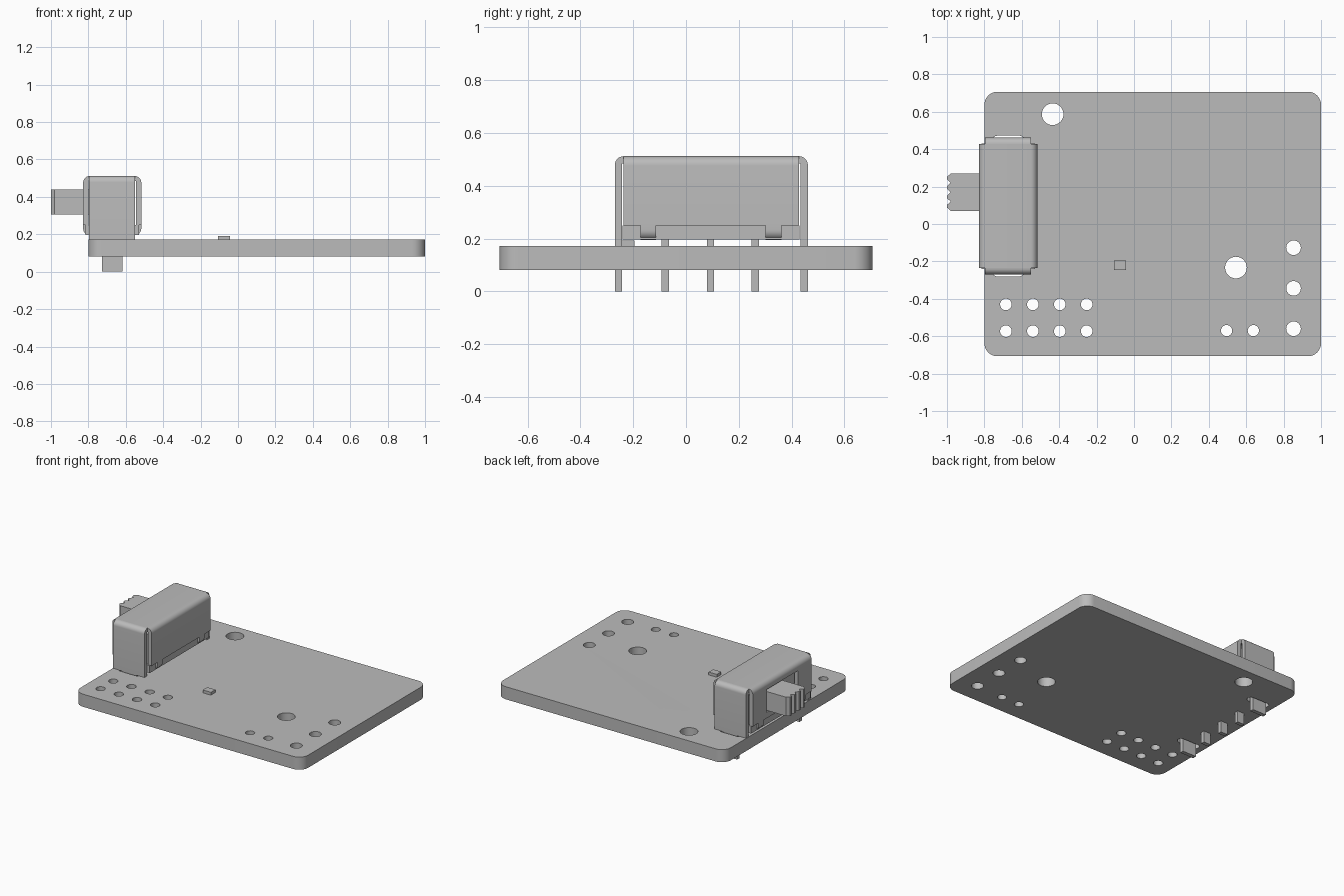
import bpy, bmesh, math

if "Cube" in bpy.data.objects:
    bpy.data.objects.remove(bpy.data.objects["Cube"])

grey = bpy.data.materials.new("plain grey")
grey.diffuse_color = (0.5, 0.5, 0.5, 1)
grey.use_nodes = True
grey.node_tree.nodes["Principled BSDF"].inputs["Base Color"].default_value = grey.diffuse_color


def finish(name, mesh):
    ob = bpy.data.objects.new(name, mesh)
    bpy.context.collection.objects.link(ob)
    mesh.materials.clear()
    mesh.materials.append(grey)
    bpy.ops.object.select_all(action='DESELECT')
    ob.select_set(True)
    bpy.context.view_layer.objects.active = ob
    bpy.ops.object.shade_smooth_by_angle(angle=math.radians(35))
    return ob


def prism(name, pts, axis, lo, hi):
    """Extrude a closed 2D outline along x (y,z), y (x,z) or z (x,y)."""
    place = {'x': lambda a, b, t: (t, a, b),
             'y': lambda a, b, t: (a, t, b),
             'z': lambda a, b, t: (a, b, t)}[axis]
    bm = bmesh.new()
    low = [bm.verts.new(place(a, b, lo)) for a, b in pts]
    high = [bm.verts.new(place(a, b, hi)) for a, b in pts]
    bm.faces.new(low)
    bm.faces.new(high)
    n = len(pts)
    for i in range(n):
        j = (i + 1) % n
        bm.faces.new((low[i], low[j], high[j], high[i]))
    bmesh.ops.recalc_face_normals(bm, faces=bm.faces)
    mesh = bpy.data.meshes.new(name)
    bm.to_mesh(mesh)
    bm.free()
    return finish(name, mesh)


def box(name, x0, x1, y0, y1, z0, z1):
    return prism(name, [(x0, y0), (x1, y0), (x1, y1), (x0, y1)], 'z', z0, z1)


def arc(cx, cy, r, a0, a1, n=8):
    return [(cx + r * math.cos(math.radians(a0 + (a1 - a0) * i / n)),
             cy + r * math.sin(math.radians(a0 + (a1 - a0) * i / n)))
            for i in range(n + 1)]


def rounded(x0, x1, y0, y1, r):
    return (arc(x1 - r, y1 - r, r, 0, 90) + arc(x0 + r, y1 - r, r, 90, 180)
            + arc(x0 + r, y0 + r, r, 180, 270) + arc(x1 - r, y0 + r, r, 270, 360))


# Circuit board: filled outline with drilled holes and two leg slots
holes = [(-0.435, 0.587, 0.058), (0.545, -0.233, 0.058)]
holes += [(0.853, y, 0.039) for y in (-0.127, -0.344, -0.56)]
holes += [(x, -0.57, 0.03) for x in (0.495, 0.638)]
holes += [(-0.685 + 0.144 * i, y, 0.031) for i in range(4) for y in (-0.43, -0.573)]
loops = [rounded(-0.8, 1.0, -0.707, 0.707, 0.07)]
loops += [arc(x, y, r, 0, 360, 32)[:-1] for x, y, r in holes]
loops += [rounded(-0.757, -0.587, y - 0.026, y + 0.026, 0.0255) for y in (-0.254, 0.446)]
cu = bpy.data.curves.new("board_outline", 'CURVE')
cu.dimensions = '2D'
cu.fill_mode = 'BOTH'
cu.extrude = 0.045
for pts in loops:
    sp = cu.splines.new('POLY')
    sp.points.add(len(pts) - 1)
    for p, (x, y) in zip(sp.points, pts):
        p.co = (x, y, 0, 1)
    sp.use_cyclic_u = True
tmp = bpy.data.objects.new("board_outline", cu)
bpy.context.collection.objects.link(tmp)
bpy.context.view_layer.update()
mesh = bpy.data.meshes.new_from_object(tmp.evaluated_get(bpy.context.evaluated_depsgraph_get()))
bpy.data.objects.remove(tmp)
bm = bmesh.new()
bm.from_mesh(mesh)
bmesh.ops.remove_doubles(bm, verts=bm.verts, dist=1e-5)
bmesh.ops.translate(bm, verts=bm.verts, vec=(0, 0, 0.1265))
bmesh.ops.recalc_face_normals(bm, faces=bm.faces)
bm.to_mesh(mesh)
bm.free()
finish("circuit_board", mesh)

# Small surface chip
box("chip", -0.107, -0.043, -0.245, -0.195, 0.17, 0.192)

# Switch cover: bent sheet over the long sides, slot side left short
XL, XR, Y0, Y1, TOP, T, R = -0.828, -0.517, -0.236, 0.428, 0.512, 0.028, 0.036
cover = ([(XR, 0.25)] + arc(XR - R, TOP - R, R, 0, 90) + arc(XL + R, TOP - R, R, 90, 180)
         + [(XL, 0.455), (XL + T, 0.455), (XL + T, TOP - T), (XR - T, TOP - T), (XR - T, 0.25)])
prism("switch_cover", cover, 'y', Y0, Y1)

# Slider side wall, a frame around the slot
for name, y0, y1, z0, z1 in (("cover_wall_front", Y0, -0.08, 0.25, 0.455),
                             ("cover_wall_back", 0.275, Y1, 0.25, 0.455),
                             ("cover_wall_sill", -0.08, 0.275, 0.25, 0.292)):
    box(name, XL, XL + T, y0, y1, z0, z1)

# End plates: rounded at the top, each with a leg through the board
MID = 0.096
for side, name in ((-1, "front"), (1, "back")):
    out, edge = 0.366, 0.332
    prof = ([(edge, TOP)] + arc(out - 0.034, TOP - 0.034, 0.034, 90, 0)[1:]
            + [(out, 0.17), (out - T, 0.17), (out - T, TOP - T), (edge, TOP - T)])
    prism("end_plate_" + name, [(MID + side * a, b) for a, b in prof], 'x', -0.797, -0.55)
    ys = sorted((MID + side * out, MID + side * (out - T)))
    box("end_leg_" + name, -0.727, -0.617, *ys, 0, 0.17)

# Tabs folded under the switch body
for y0 in (-0.173, 0.302):
    for x, s, name in ((XL, 1, "left"), (XR, -1, "right")):
        tab = [(x, 0.25)] + [(x + s * (0.036 + a), b)
                             for a, b in arc(0, 0.231, 0.036, 180, 270)]
        tab += [(x + s * 0.08, 0.195), (x + s * 0.08, 0.25)]
        prism("fold_tab_" + name, tab, 'y', y0, y0 + 0.06)

# Switch body inside the cover
box("switch_base", -0.815, -0.53, -0.24, 0.43, 0.197, 0.25)
box("switch_core", -0.79, -0.555, -0.222, 0.414, 0.25, 0.46)

# Slider with a serrated grip
teeth = [(-0.79, 0.27)]
for i in range(4):
    y = 0.27 - 0.05 * i
    teeth += [(-0.98, y), (-1.0, y - 0.018), (-1.0, y - 0.032)]
teeth += [(-0.98, 0.07), (-0.79, 0.07)]
prism("slider", teeth, 'z', 0.305, 0.44)

# Three solder pins
for y in (-0.078, 0.093, 0.262):
    box("solder_pin", -0.70, -0.645, y - 0.014, y + 0.014, 0, 0.2)
